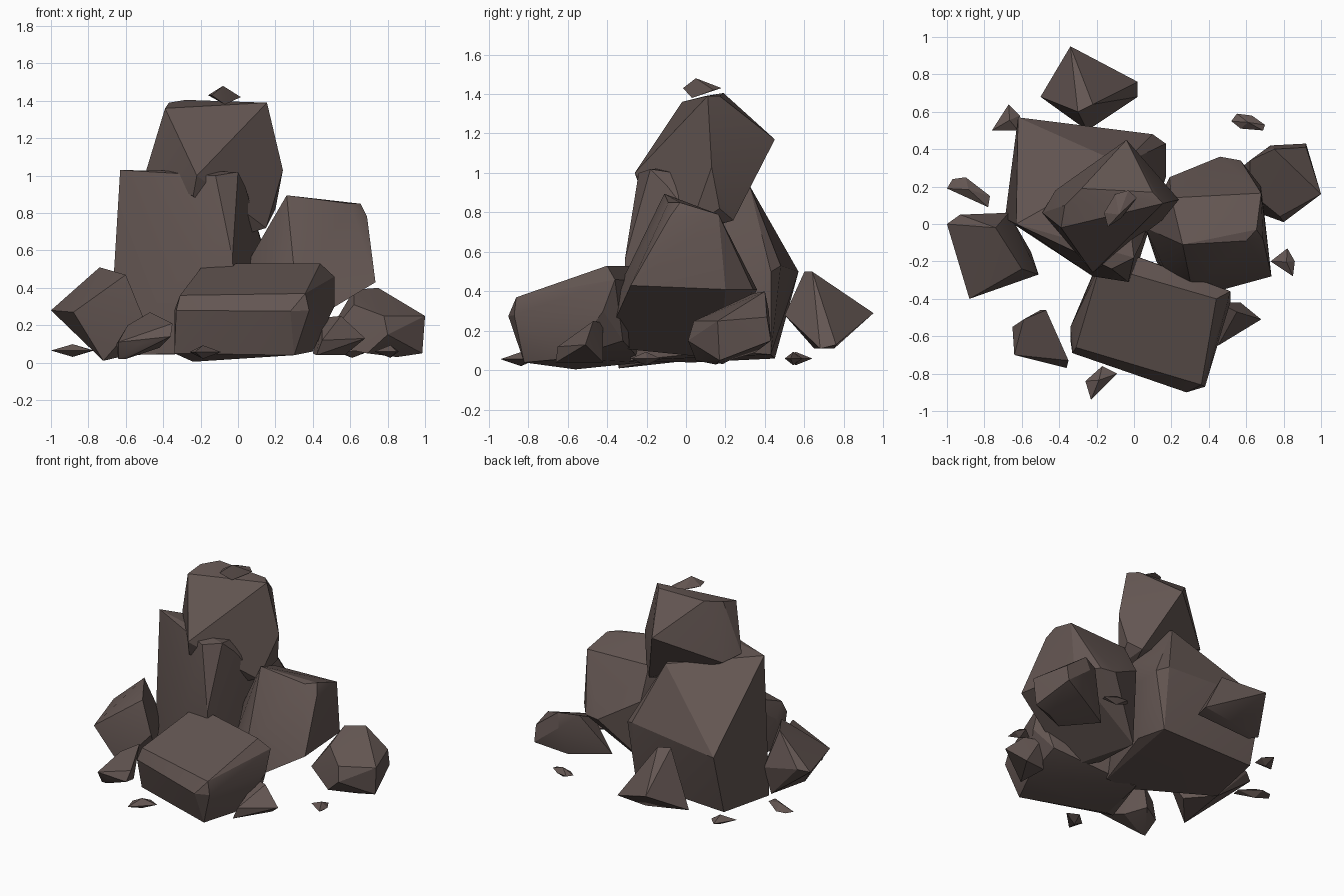
import bpy, bmesh, math

stone = bpy.data.materials.new("brown_stone")
stone.diffuse_color = (0.125, 0.092, 0.084, 1)


def rock(name, pts):
    """Faceted rock: the convex hull of a few corner points."""
    bm = bmesh.new()
    for p in pts:
        bm.verts.new(p)
    bmesh.ops.convex_hull(bm, input=bm.verts[:])
    loose = [v for v in bm.verts if not v.link_faces]
    bmesh.ops.delete(bm, geom=loose, context='VERTS')
    bmesh.ops.dissolve_limit(bm, angle_limit=math.radians(4),
                             verts=bm.verts[:], edges=bm.edges[:])
    bmesh.ops.recalc_face_normals(bm, faces=bm.faces[:])
    me = bpy.data.meshes.new(name)
    bm.to_mesh(me)
    bm.free()
    me.materials.append(stone)
    ob = bpy.data.objects.new(name, me)
    bpy.context.collection.objects.link(ob)
    ob.select_set(True)
    bpy.context.view_layer.objects.active = ob
    bpy.ops.object.shade_smooth_by_angle(angle=math.radians(22))
    ob.select_set(False)


def chip(name, outline, z, h):
    """Thin flake: an outline with a peak above and below its middle."""
    n = len(outline)
    cx = sum(p[0] for p in outline) / n
    cy = sum(p[1] for p in outline) / n
    rock(name, [(x, y, z) for x, y in outline] + [(cx, cy, z + h), (cx, cy, z - h)])


# Low slab at the front, with a sloping bevelled top
rock("front_slab", [
    (-.31, -.66, .36), (.36, -.86, .37), (.44, -.40, .53), (-.18, -.22, .53),
    (-.33, -.69, .28), (.28, -.90, .275), (.38, -.87, .28), (.515, -.36, .46),
    (.515, -.42, .30), (-.05, -.15, .45), (-.34, -.62, .05), (-.24, -.56, .005),
    (.30, -.82, .04), (.40, -.60, .06), (.42, -.32, .15), (-.20, -.22, .04),
    (-.34, -.55, .28)])

# Tall main block
rock("main_block", [
    (-.63, 0, 1.03), (-.12, -.24, 1.0), (0, -.18, 1.02), (.04, -.10, .94),
    (-.06, .32, .94), (-.62, .57, .50), (.10, .48, .53), (.17, .43, .50),
    (.17, .25, .48), (-.69, .03, .04), (-.62, .45, .06), (.10, .43, .08),
    (.13, .20, .10), (-.20, -.28, .05), (-.03, -.31, .56), (0, -.28, .05),
    (-.22, -.28, .55)])

# Cap boulder leaning on top
rock("cap_boulder", [
    (-.39, -.02, 1.36), (-.37, .10, 1.39), (-.28, .19, 1.405), (.155, .11, 1.39),
    (.10, .17, 1.39), (-.04, .45, 1.17), (.24, .13, 1.03), (-.22, -.26, 1.0),
    (-.24, -.22, .89), (-.49, .06, 1.03), (-.42, .18, .99), (.13, .24, .76),
    (.20, .17, .82), (.15, .02, .72), (.05, .0, .69)])

# Large boulder on the right, undercut below its widest line
rock("right_boulder", [
    (.26, -.11, .895), (.20, .14, .79), (.60, -.09, .85), (.655, -.03, .85),
    (.68, .165, .79), (.69, -.08, .78), (.46, .36, .41), (.57, .34, .41),
    (.19, .25, .57), (.68, .20, .41), (.735, -.28, .43), (.31, -.35, .40),
    (.16, -.23, .46), (.06, -.02, .55), (.22, -.42, .12), (.15, .17, .06),
    (.12, -.20, .10)])

# Medium rocks around the base
rock("far_right_rock", [
    (.75, .40, .40), (.62, .34, .39), (.73, .42, .30), (.92, .43, .15),
    (.92, .41, .27), (1.0, .16, .25), (.985, .17, .05), (.80, .01, .15),
    (.69, .05, .05), (.78, .04, .25), (.85, .15, .03), (.45, .20, .10),
    (.62, .17, .31), (.70, .35, .09)])
rock("left_rock", [
    (-.74, -.02, .51), (-.60, -.24, .47), (-1.0, 0, .28), (-.93, .05, .30),
    (-.88, -.40, .27), (-.67, .06, .25), (-.51, -.27, .25), (-.72, -.34, .01),
    (-.55, -.15, .05), (-.70, .02, .05)])
rock("back_rock", [
    (-.34, .95, .29), (-.30, .60, .50), (-.22, .64, .50), (.02, .76, .13),
    (.02, .68, .11), (-.50, .68, .13), (-.25, .50, .28), (-.20, .75, .11),
    (-.44, .65, .11)])

# Small rocks in front
rock("front_right_stone", [
    (.55, -.47, .25), (.45, -.42, .24), (.68, -.51, .13),
    (.42, -.66, .04), (.40, -.45, .05), (.57, -.42, .04), (.45, -.65, .12)])
rock("front_left_stone", [
    (-.59, -.51, .20), (-.47, -.46, .27), (-.35, -.73, .21), (-.64, -.70, .11),
    (-.53, -.72, .10), (-.36, -.77, .14), (-.65, -.55, .10), (-.60, -.65, .02),
    (-.64, -.65, .02), (-.42, -.60, .08), (-.50, -.46, .10)])

# Flakes scattered around, and one above the cap
rock("top_chip", [(-.16, .06, 1.43), (-.10, .16, 1.43), (-.03, .18, 1.43),
                  (.015, .14, 1.42), (-.07, .03, 1.38), (-.14, -.015, 1.43),
                  (-.08, .05, 1.48)])
chip("left_chip", [(-1.0, .19), (-.97, .24), (-.90, .25), (-.77, .15), (-.78, .09)],
     .065, .034)
chip("front_chip", [(-.26, -.84), (-.17, -.76), (-.09, -.80), (-.23, -.94)], .057, .036)
chip("right_chip", [(.73, -.20), (.82, -.13), (.86, -.20), (.85, -.28)], .06, .034)
chip("back_right_chip", [(.52, .55), (.55, .59), (.63, .58), (.70, .53), (.69, .50),
                         (.57, .51)], .06, .034)
chip("back_left_chip", [(-.76, .50), (-.67, .64), (-.61, .58), (-.62, .50)], .06, .034)
